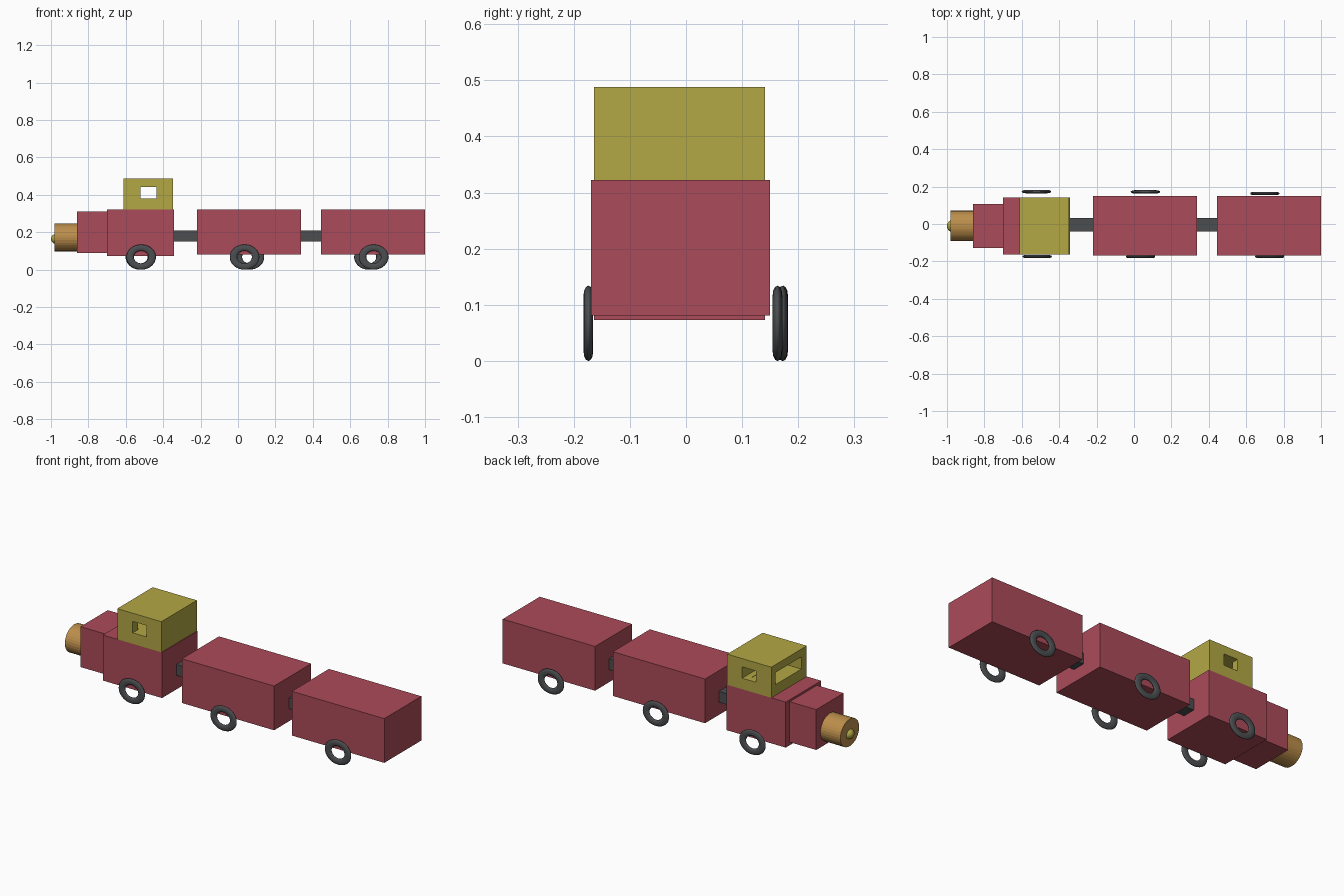
import bpy
from math import pi

if "Cube" in bpy.data.objects:
    bpy.data.objects.remove(bpy.data.objects["Cube"])


def material(name, rgb):
    m = bpy.data.materials.new(name)
    m.diffuse_color = (*rgb, 1)
    m.use_nodes = True
    m.node_tree.nodes["Principled BSDF"].inputs["Base Color"].default_value = m.diffuse_color
    return m


RED = material("red", (0.41, 0.07, 0.10))
OLIVE = material("olive", (0.45, 0.39, 0.06))
ORANGE = material("orange", (0.50, 0.27, 0.07))
DARK = material("dark_grey", (0.07, 0.075, 0.08))


def finish(name, mat):
    o = bpy.context.object
    o.name = name
    if mat:
        o.data.materials.append(mat)
    return o


def box(name, x, y, z, mat=None):
    """Box from (min, max) ranges."""
    bpy.ops.mesh.primitive_cube_add(size=1, location=[sum(r) / 2 for r in (x, y, z)])
    bpy.context.object.scale = [r[1] - r[0] for r in (x, y, z)]
    bpy.ops.object.transform_apply(location=False, rotation=False)
    return finish(name, mat)


# Engine body, nose and cab
box("engine_body", (-0.70, -0.343), (-0.164, 0.141), (0.073, 0.321), RED)
box("engine_nose", (-0.86, -0.70), (-0.128, 0.107), (0.09, 0.31), RED)
cab = box("cab", (-0.613, -0.347), (-0.164, 0.141), (0.321, 0.488), OLIVE)

# Cab windows: one straight through the sides, one wide slot at the front
cutters = [box("side_window_cutter", (-0.52, -0.437), (-0.3, 0.3), (0.381, 0.443)),
           box("front_window_cutter", (-0.7, -0.47), (-0.118, 0.105), (0.379, 0.445))]
for c in cutters:
    c.hide_render = True
    mod = cab.modifiers.new("window", "BOOLEAN")
    mod.operation, mod.solver, mod.object = "DIFFERENCE", "EXACT", c
    bpy.context.view_layer.objects.active = cab
    bpy.ops.object.modifier_apply(modifier=mod.name)
    bpy.data.objects.remove(c)

# Round boiler front and its lamp
bpy.ops.mesh.primitive_cylinder_add(vertices=32, radius=1, depth=0.12,
                                    location=(-0.92, -0.01, 0.172), rotation=(0, pi / 2, 0))
bpy.context.object.scale = (0.074, 0.081, 1)
finish("boiler_front", ORANGE)
bpy.ops.mesh.primitive_uv_sphere_add(segments=32, ring_count=16, radius=1,
                                     location=(-0.972, -0.011, 0.164))
bpy.context.object.scale = (0.028, 0.031, 0.027)
bpy.ops.object.shade_smooth()
finish("lamp", OLIVE)

# Wagons and couplings
for i, (x0, x1) in enumerate([(-0.22, 0.336), (0.443, 1.0)], 1):
    box(f"wagon_{i}", (x0, x1), (-0.169, 0.15), (0.081, 0.322), RED)
for i, (x0, x1) in enumerate([(-0.345, -0.218), (0.334, 0.445)], 1):
    box(f"coupling_{i}", (x0, x1), (-0.041, 0.031), (0.15, 0.209), DARK)

# Ring wheels, slightly squashed
for i, (x, y) in enumerate([(-0.518, -0.174), (-0.522, 0.173), (0.035, -0.174),
                            (0.061, 0.172), (0.725, -0.174), (0.70, 0.163)], 1):
    bpy.ops.mesh.primitive_torus_add(major_radius=0.059, minor_radius=0.02,
                                     major_segments=48, minor_segments=12,
                                     location=(x, y, 0.067), rotation=(pi / 2, 0, 0))
    bpy.context.object.scale = (1, 0.85, 0.43)
    bpy.ops.object.shade_smooth()
    finish(f"wheel_{i}", DARK)
